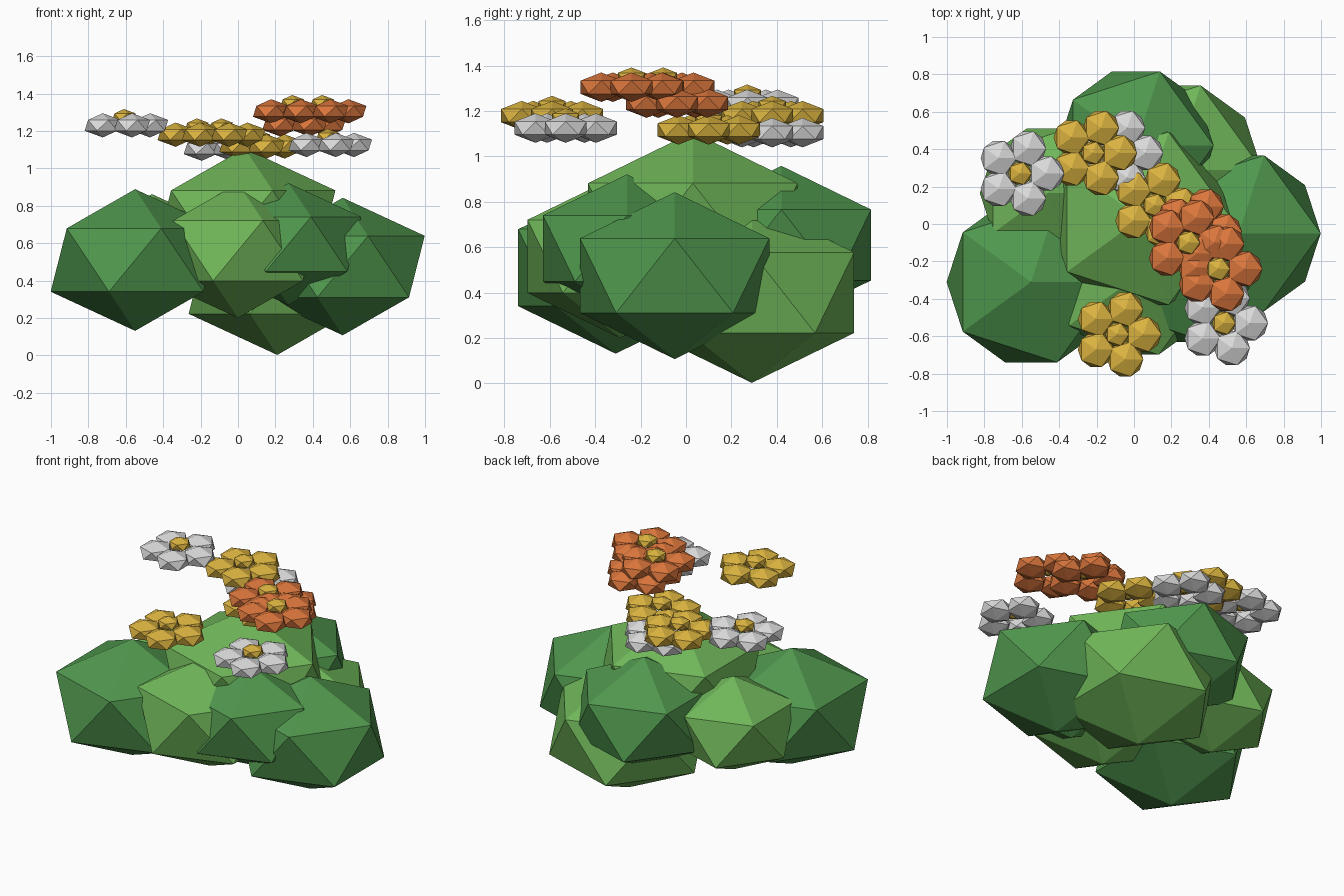
import bpy
import math

cube = bpy.data.objects.get("Cube")
if cube:
    bpy.data.objects.remove(cube, do_unlink=True)


def make_material(name, rgb):
    mat = bpy.data.materials.new(name)
    mat.use_nodes = True
    color = (*rgb, 1.0)
    mat.diffuse_color = color
    mat.node_tree.nodes["Principled BSDF"].inputs["Base Color"].default_value = color
    return mat


LIGHT = make_material("light leaf green", (0.16, 0.47, 0.10))
DARK = make_material("dark leaf green", (0.08, 0.31, 0.075))
WHITE = make_material("white petal", (0.70, 0.70, 0.70))
GOLD = make_material("golden yellow", (0.70, 0.45, 0.05))
ORANGE = make_material("orange petal", (0.70, 0.18, 0.045))


def blob(name, center, radius, flatten, mat):
    """Faceted, flattened twenty-sided ball."""
    bpy.ops.mesh.primitive_ico_sphere_add(subdivisions=1, radius=radius, location=center)
    obj = bpy.context.object
    obj.name = name
    obj.scale.z = flatten
    obj.data.materials.append(mat)
    return obj


def flower(name, x, y, z, mat):
    """Five petals around a raised golden centre."""
    for i in range(5):
        a = math.tau * i / 5
        spot = (x + 0.14 * math.cos(a), y + 0.14 * math.sin(a), z)
        blob(f"{name}_petal_{i + 1}", spot, 0.108, 0.6, mat)
    blob(f"{name}_centre", (x, y, z + 0.045), 0.07, 0.6, GOLD)


# Leafy clumps of the bush
clumps = [
    ("right_clump", (0.56, -0.05, 0.475), 0.49, DARK),
    ("left_clump", (-0.55, -0.31, 0.51), 0.505, DARK),
    ("crown_clump", (0.035, 0.03, 0.70), 0.543, LIGHT),
    ("front_clump", (0.0, -0.29, 0.56), 0.48, LIGHT),
    ("front_side_clump", (0.27, -0.26, 0.595), 0.435, DARK),
    ("base_clump", (0.21, 0.29, 0.40), 0.53, LIGHT),
    ("back_clump", (0.01, 0.42, 0.61), 0.465, DARK),
    ("back_side_clump", (-0.46, 0.165, 0.557), 0.407, LIGHT),
]
for name, center, radius, mat in clumps:
    blob(name, center, radius, 0.75, mat)

# Flowers hovering over the bush
flower("white_flower_left", -0.61, 0.27, 1.23, WHITE)
flower("white_flower_back", -0.08, 0.38, 1.105, WHITE)
flower("white_flower_front", 0.48, -0.53, 1.125, WHITE)
flower("gold_flower_back", -0.22, 0.38, 1.18, GOLD)
flower("gold_flower_middle", 0.11, 0.10, 1.117, GOLD)
flower("gold_flower_front", -0.09, -0.59, 1.18, GOLD)
flower("orange_flower_inner", 0.29, -0.10, 1.305, ORANGE)
flower("orange_flower_outer", 0.45, -0.24, 1.305, ORANGE)
flower("orange_flower_lower", 0.34, -0.04, 1.235, ORANGE)
